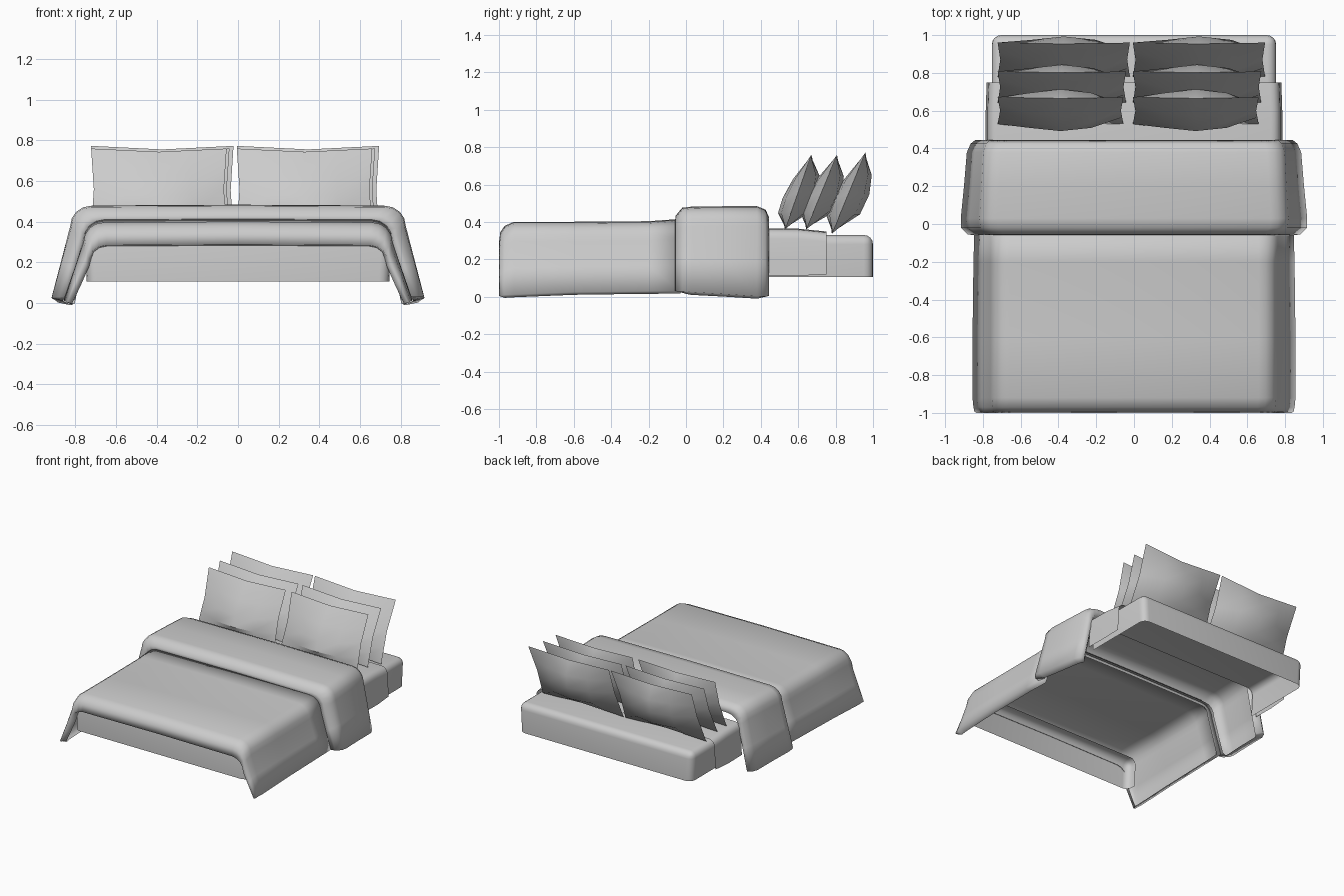
import bpy, bmesh, math
from mathutils import Matrix, Vector

if "Cube" in bpy.data.objects:
    bpy.data.objects.remove(bpy.data.objects["Cube"])


def finish(bm, name, angle=35):
    mesh = bpy.data.meshes.new(name)
    bm.to_mesh(mesh)
    bm.free()
    ob = bpy.data.objects.new(name, mesh)
    bpy.context.collection.objects.link(ob)
    bpy.ops.object.select_all(action='DESELECT')
    ob.select_set(True)
    bpy.context.view_layer.objects.active = ob
    bpy.ops.object.shade_smooth_by_angle(angle=math.radians(angle))
    return ob


def drape(name, rings, thick, r=0.1):
    """Cloth hung over the bed; rings = (y, top z, shoulder x, hem x, hem z)."""
    bm = bmesh.new()
    rows = []
    for y, zt, xs, xb, zb in rings:
        half = [(xs - r + r * math.sin(a), zt - r + r * math.cos(a))
                for a in (math.radians(k * 22.5) for k in range(5))]
        x1, z1 = half[-1]
        half += [(x1 + (xb - x1) * 0.5, z1 + (zb - z1) * 0.5), (xb, zb)]
        pts = [(-x, z) for x, z in reversed(half)] + [(0, zt + 0.004)] + half
        rows.append([bm.verts.new((x, y, z)) for x, z in pts])
    for a, b in zip(rows, rows[1:]):
        for j in range(len(a) - 1):
            bm.faces.new((a[j], a[j + 1], b[j + 1], b[j]))
    ob = finish(bm, name, 60)
    if thick:
        # only the hem is thick, the hidden inside stays a single layer
        mod = ob.modifiers.new("hem", 'SOLIDIFY')
        mod.thickness = thick
        mod.offset = -1
        mod.use_rim_only = True
    return ob


# mattress: rounded shell, open underneath and left out where the duvet hides it
bm = bmesh.new()
bmesh.ops.create_cube(bm, size=1, matrix=Matrix.Translation((0, 0.02, 0.218))
                      @ Matrix.Diagonal((1.51, 1.96, 0.225, 1)))
for v in bm.verts:
    if v.co.z < 0.2:
        v.co.x *= 0.985
bottom = [f for f in bm.faces if f.normal.z < -0.9]
bmesh.ops.delete(bm, geom=bottom, context='FACES_ONLY')
edges = [e for e in bm.edges if not e.is_boundary]
bmesh.ops.bevel(bm, geom=edges, offset=0.05, segments=4, profile=0.5, affect='EDGES')
for y in (-0.88, 0.43):
    bmesh.ops.bisect_plane(bm, geom=bm.verts[:] + bm.edges[:] + bm.faces[:],
                           plane_co=(0, y, 0), plane_no=(0, 1, 0))
hidden = [f for f in bm.faces if -0.88 < f.calc_center_median().y < 0.43]
bmesh.ops.delete(bm, geom=hidden, context='FACES')
finish(bm, "mattress")

# fitted sheet band under the pillows
drape("bed_sheet", [(0.43, 0.362, 0.775, 0.785, 0.115), (0.6, 0.36, 0.775, 0.785, 0.112),
                    (0.75, 0.345, 0.77, 0.78, 0.12)], 0, r=0.05)

# duvet with its short front lip
drape("duvet", [(-1.0, 0.285, 0.745, 0.835, 0.005), (-0.993, 0.34, 0.75, 0.845, 0.005),
                (-0.97, 0.375, 0.755, 0.85, 0.01), (-0.92, 0.397, 0.76, 0.855, 0.012),
                (-0.6, 0.397, 0.76, 0.855, 0.025), (-0.2, 0.40, 0.76, 0.85, 0.03),
                (-0.03, 0.412, 0.76, 0.845, 0.03)], 0.045)

# turned-back fold of the duvet
drape("duvet_fold", [(-0.06, 0.395, 0.765, 0.845, 0.03), (-0.055, 0.43, 0.785, 0.88, 0.03),
                     (-0.02, 0.472, 0.82, 0.915, 0.03), (0.03, 0.478, 0.825, 0.917, 0.025),
                     (0.2, 0.48, 0.815, 0.90, 0.015), (0.38, 0.48, 0.805, 0.885, 0.003),
                     (0.425, 0.462, 0.79, 0.865, 0.002), (0.445, 0.42, 0.77, 0.84, 0.005)], 0.06)


def pillow(name, x, y, z, w, h, lean):
    """Stuffed square with pinched edges, pointed corners and a fuller back."""
    n = 4
    bm = bmesh.new()
    for side, depth, sag in ((-1, 0.068, -0.3), (1, 0.105, 0.16)):
        g = {}
        for i in range(n + 1):
            for j in range(n + 1):
                u, v = 2 * i / n - 1, 2 * j / n - 1
                px = u * w * (1 - 0.04 * (1 - abs(v)))
                pz = (v + sag * (1 - v * v) * (1 - u * u)) * h * (1 - 0.08 * (1 - abs(u)))
                d = depth * (1 - u * u) * (1 - v * v) ** 0.6 * (1 - 0.25 * v)
                g[i, j] = bm.verts.new((px, side * d, pz))
        for i in range(n):
            for j in range(n):
                q = [g[i, j], g[i + 1, j], g[i + 1, j + 1], g[i, j + 1]]
                bm.faces.new(q if side < 0 else q[::-1])
    bmesh.ops.remove_doubles(bm, verts=bm.verts[:], dist=1e-4)
    bmesh.ops.transform(bm, verts=bm.verts[:], matrix=Matrix.Translation((x, y, z))
                        @ Matrix.Rotation(-math.radians(lean), 4, 'X'))
    finish(bm, name, 40)


# three rows of pillows, one stack on each side
rows = [("front_pillow", 0.60, 0.56, 0.333, 0.212, 19.5),
        ("middle_pillow", 0.725, 0.56, 0.340, 0.216, 22.5),
        ("back_pillow", 0.87, 0.555, 0.350, 0.236, 22.5)]
for name, y, z, w, h, lean in rows:
    pillow(name + "_left", -0.722 + w, y, z, w, h, lean)
    pillow(name + "_right", -0.006 + w, y, z, w, h, lean)
